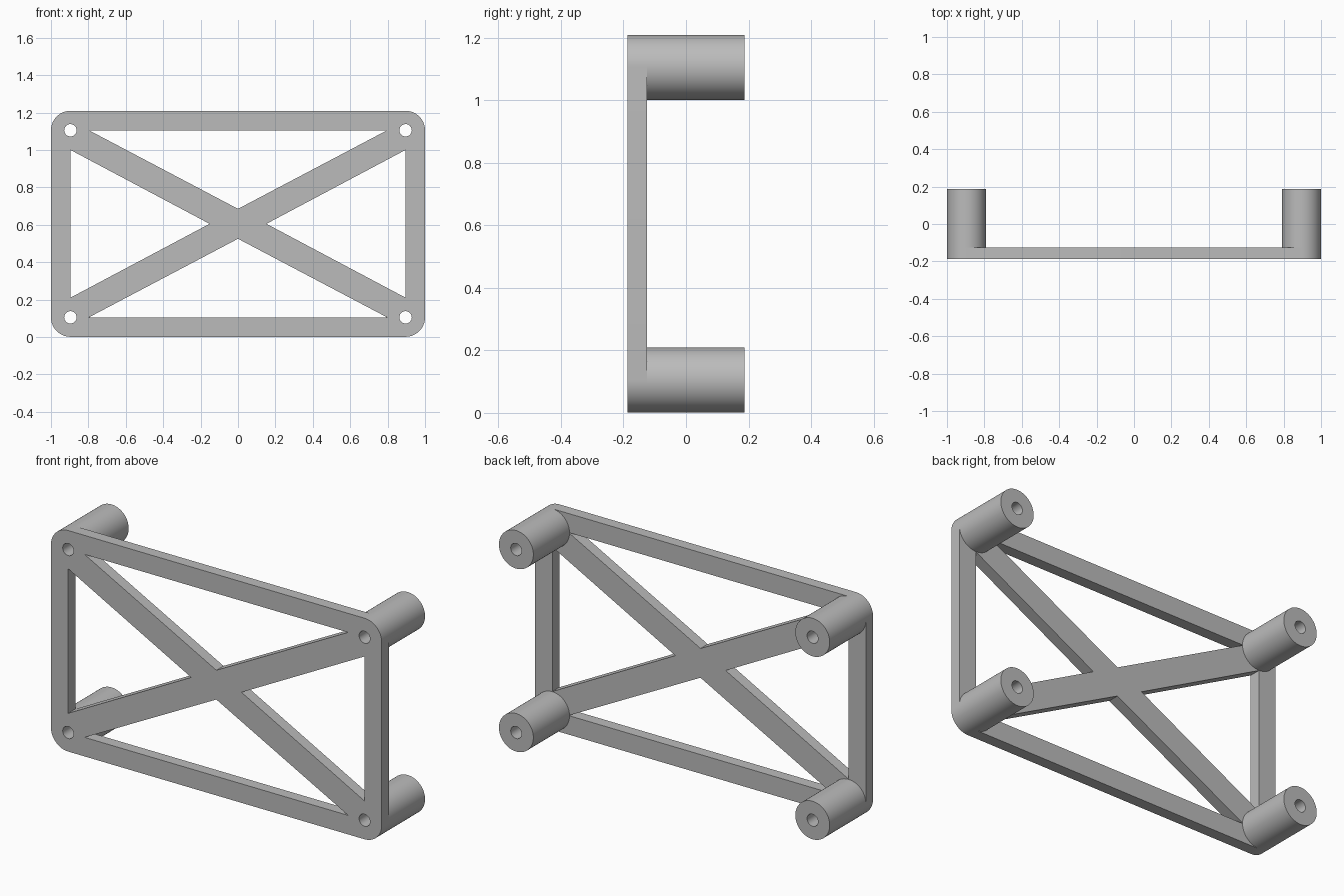
import bpy
import bmesh
from math import cos, sin, pi, radians

if "Cube" in bpy.data.objects:
    bpy.data.objects.remove(bpy.data.objects["Cube"])

# Main dimensions
CX, ZMID, HALF = 0.896, 0.605, 0.5        # post centres
R, BORE = 0.104, 0.033                    # post and bore radius
FRONT, PLATE_BACK, BACK = -0.187, -0.125, 0.187
SEG = 64

grey = bpy.data.materials.new("plain grey")
grey.use_nodes = True
colour = (0.5, 0.5, 0.5, 1)
grey.diffuse_color = colour
grey.node_tree.nodes["Principled BSDF"].inputs["Base Color"].default_value = colour


def arc(x, z, r, start=0.0, sweep=2 * pi, n=SEG, closed=True):
    count = n if closed else n + 1
    return [(x + r * cos(start + sweep * i / n), z + r * sin(start + sweep * i / n))
            for i in range(count)]


def extrude_outline(name, loops, y0, y1, open_front=False):
    """Fill loops (outer first, then holes) in the xz plane and extrude along y."""
    curve = bpy.data.curves.new(name + " outline", "CURVE")
    curve.dimensions = "2D"
    curve.fill_mode = "BOTH"
    curve.extrude = (y1 - y0) / 2
    for loop in loops:
        spline = curve.splines.new("POLY")
        spline.points.add(len(loop) - 1)
        for point, (x, z) in zip(spline.points, loop):
            point.co = (x, z, 0, 1)
        spline.use_cyclic_u = True
    temp = bpy.data.objects.new(name + " outline", curve)
    bpy.context.collection.objects.link(temp)
    graph = bpy.context.evaluated_depsgraph_get()
    mesh = bpy.data.meshes.new_from_object(temp.evaluated_get(graph))
    bpy.data.objects.remove(temp)
    mesh.name = name

    bm = bmesh.new()
    bm.from_mesh(mesh)
    for v in bm.verts:
        x, z, depth = v.co
        v.co = (x, (y0 + y1) / 2 - depth, z)
    bmesh.ops.remove_doubles(bm, verts=bm.verts, dist=0.0001)
    bmesh.ops.recalc_face_normals(bm, faces=bm.faces)
    if open_front:
        hidden = [f for f in bm.faces if all(v.co.y < y0 + 0.001 for v in f.verts)]
        bmesh.ops.delete(bm, geom=hidden, context="FACES")
    bm.to_mesh(mesh)
    bm.free()

    mesh.materials.clear()
    mesh.materials.append(grey)
    obj = bpy.data.objects.new(name, mesh)
    bpy.context.collection.objects.link(obj)
    bpy.ops.object.select_all(action="DESELECT")
    obj.select_set(True)
    bpy.context.view_layer.objects.active = obj
    bpy.ops.object.shade_smooth_by_angle(angle=radians(30))
    return obj


# Braced frame: rounded outline, four triangular openings, four bolt holes
corners = [(1, 1), (-1, 1), (-1, -1), (1, -1)]
outline = []
for i, (sx, sz) in enumerate(corners):
    outline += arc(sx * CX, ZMID + sz * HALF, R, i * pi / 2, pi / 2, SEG // 4, False)
openings = []
for s in (1, -1):
    openings.append([(-0.797, ZMID + s * HALF), (0.797, ZMID + s * HALF), (0, ZMID + s * 0.08)])
    openings.append([(s * CX, ZMID - 0.395), (s * CX, ZMID + 0.395), (s * 0.152, ZMID)])
bores = [arc(sx * CX, ZMID + sz * HALF, BORE) for sx, sz in corners]
extrude_outline("braced_frame", [outline] + openings + bores, FRONT, PLATE_BACK)

# Hollow standoff posts behind each corner
for sx, sz in corners:
    name = f"{'upper' if sz > 0 else 'lower'}_{'left' if sx > 0 else 'right'}_post"
    x, z = sx * CX, ZMID + sz * HALF
    extrude_outline(name, [arc(x, z, R), arc(x, z, BORE)], PLATE_BACK, BACK, True)
